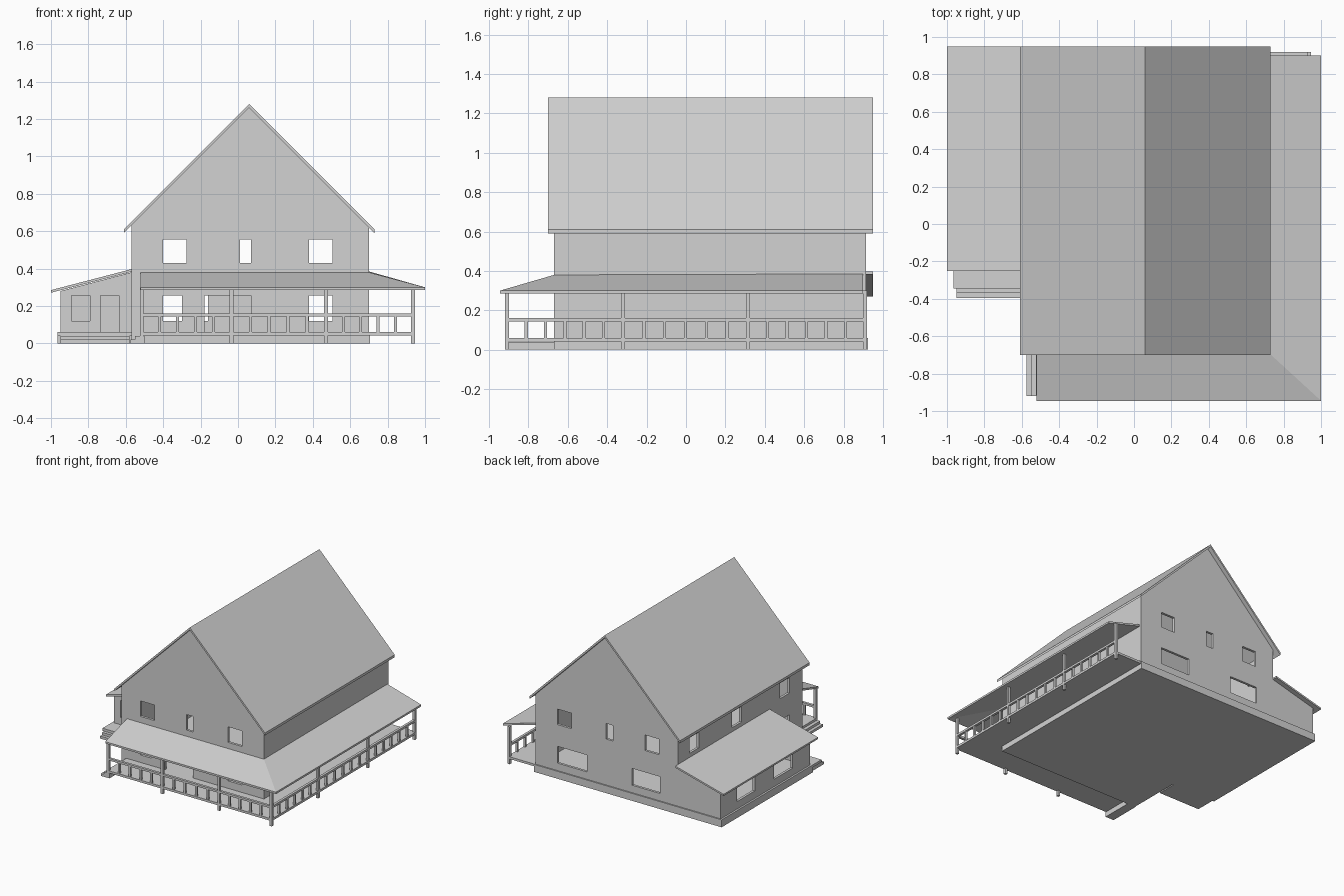
import bpy, bmesh
from mathutils import Vector

if "Cube" in bpy.data.objects:
    bpy.data.objects.remove(bpy.data.objects["Cube"], do_unlink=True)

GREY = bpy.data.materials.new("plain_grey")
GREY.use_nodes = True
GREY.diffuse_color = (0.65, 0.65, 0.65, 1)
GREY.node_tree.nodes["Principled BSDF"].inputs["Base Color"].default_value = (0.65, 0.65, 0.65, 1)


def finish(name, bm):
    bmesh.ops.recalc_face_normals(bm, faces=bm.faces)
    mesh = bpy.data.meshes.new(name)
    bm.to_mesh(mesh)
    bm.free()
    mesh.materials.append(GREY)
    obj = bpy.data.objects.new(name, mesh)
    bpy.context.collection.objects.link(obj)
    return obj


def boxes(name, spans):
    """One object from boxes, each given as (x range, y range, z range)."""
    bm = bmesh.new()
    for span in spans:
        lo, hi = (Vector(c) for c in zip(*span))
        new = bmesh.ops.create_cube(bm, size=1)["verts"]
        bmesh.ops.scale(bm, vec=hi - lo, verts=new)
        bmesh.ops.translate(bm, vec=(lo + hi) / 2, verts=new)
    return finish(name, bm)


def prism(name, profile, y0, y1):
    """Extrude an x-z profile along y."""
    bm = bmesh.new()
    face = bm.faces.new([bm.verts.new((x, y0, z)) for x, z in profile])
    out = bmesh.ops.extrude_face_region(bm, geom=[face])["geom"]
    moved = [v for v in out if isinstance(v, bmesh.types.BMVert)]
    bmesh.ops.translate(bm, vec=(0, y1 - y0, 0), verts=moved)
    return finish(name, bm)


def cut(obj, cutter):
    cutter.hide_render = True
    mod = obj.modifiers.new("cut", "BOOLEAN")
    mod.operation = "DIFFERENCE"
    mod.solver = "EXACT"
    mod.object = cutter
    bpy.context.view_layer.objects.active = obj
    bpy.ops.object.modifier_apply(modifier=mod.name)
    bpy.data.objects.remove(cutter, do_unlink=True)


# House dimensions
LEFT, RIGHT, FRONT, BACK = -0.57, 0.70, -0.67, 0.915
MID, WALL, T = 0.06, 1.26, 0.02
LOW, HIGH = (0.12, 0.255), (0.43, 0.555)


def gable(x0, x1, top, base):
    return [(x0, base), (x1, base), (x1, top - (x1 - MID)),
            (MID, top), (x0, top - (MID - x0))]


# Main house shell with open windows
house = prism("house_walls", gable(LEFT, RIGHT, WALL, 0.05), FRONT, BACK)
cut(house, prism("house_hollow", gable(LEFT + T, RIGHT - T, WALL - 0.03, 0.02),
                 FRONT + T, BACK - T))
front_y, back_y = (FRONT - 0.05, FRONT + 0.05), (BACK - 0.05, BACK + 0.05)
left_x = (LEFT - 0.05, LEFT + 0.05)
openings = [((-0.40, -0.30), front_y, LOW), ((0.38, 0.505), front_y, LOW),
            ((-0.18, 0.07), front_y, (0.06, 0.255)),
            ((-0.41, -0.16), back_y, LOW), ((0.24, 0.505), back_y, LOW)]
for y in (front_y, back_y):
    openings += [((-0.40, -0.275), y, HIGH), ((0.01, 0.07), y, HIGH),
                 ((0.38, 0.505), y, HIGH)]
for y in (0.65, 0.11, -0.50):
    openings.append((left_x, (y, y + 0.12), HIGH))
openings.append((left_x, (-0.50, -0.38), LOW))
cut(house, boxes("house_openings", openings))

# Main roof
prism("main_roof", [(-0.61, 0.61), (MID, 1.28), (0.73, 0.61), (0.73, 0.59),
                    (MID, 1.26), (-0.61, 0.59)], -0.70, 0.95)

# Side room shell, door and windows
SX, SY = -0.95, -0.22
room = prism("side_room_walls", [(SX, 0.05), (LEFT, 0.05), (LEFT, 0.38), (SX, 0.28)], SY, BACK)
cut(room, prism("room_hollow", [(SX + T, 0.02), (LEFT + T, 0.02), (LEFT + T, 0.37),
                                (SX + T, 0.27)], SY + T, BACK - T))
room_front, room_side = (SY - 0.05, SY + 0.05), (SX - 0.05, SX + 0.05)
cut(room, boxes("room_openings", [
    ((-0.89, -0.79), room_front, LOW), ((-0.735, -0.635), room_front, (0.06, 0.255)),
    (room_side, (0.48, 0.71), LOW), (room_side, (0.0, 0.24), LOW)]))
prism("side_room_roof", [(-1, 0.285), (LEFT, 0.397), (LEFT, 0.383), (-1, 0.271)], -0.25, 0.95)

# Foundations
boxes("foundation", [((LEFT, 0.705), (FRONT, 0.925), (0, 0.06)),
                     ((-0.965, LEFT), (-0.235, 0.925), (0, 0.06))])

# Wraparound porch deck
DECK = (0.042, 0.06)
boxes("porch_deck", [((-0.525, 0.945), (-0.92, FRONT), DECK),
                     ((0.70, 0.945), (FRONT, 0.92), DECK)])

# Steps
boxes("side_room_steps", [((-0.965, LEFT), (-0.345, -0.235), (0.04, 0.06)),
                          ((-0.95, -0.58), (-0.37, -0.235), (0.02, 0.04)),
                          ((-0.95, -0.58), (-0.395, -0.235), (0, 0.02))])
boxes("porch_steps", [((-0.55, -0.50), (-0.92, FRONT), (0.02, 0.04)),
                      ((-0.575, -0.50), (-0.92, FRONT), (0, 0.02))])

# Porch roof with a hip at the corner
bm = bmesh.new()
inner = [bm.verts.new(c) for c in [(-0.52, FRONT, 0.38), (RIGHT, FRONT, 0.38), (RIGHT, 0.90, 0.385)]]
outer = [bm.verts.new(c) for c in [(-0.52, -0.945, 0.30), (1, -0.945, 0.30), (1, 0.90, 0.30)]]
for i in range(2):
    bm.faces.new([outer[i], outer[i + 1], inner[i + 1], inner[i]])
low = bmesh.ops.extrude_face_region(bm, geom=list(bm.faces), use_keep_orig=True)["geom"]
bmesh.ops.translate(bm, vec=(0, 0, -0.015), verts=[v for v in low if isinstance(v, bmesh.types.BMVert)])
finish("porch_roof", bm)

# Porch posts, rails and balusters
PX, PY, W, B = 0.935, -0.91, 0.01, 0.008
xs, ys = [-0.515, -0.035, 0.47, PX], [PY, -0.32, 0.315, 0.91]
places = [(x, PY) for x in xs] + [(PX, y) for y in ys[1:]]
boxes("porch_posts", [((x - W, x + W), (y - W, y + W), (0, 0.30)) for x, y in places])
RAIL = (0.143, 0.16)
boxes("porch_rails", [((xs[0], PX), (PY - W, PY + W), RAIL),
                      ((PX - W, PX + W), (PY, ys[-1]), RAIL)])


def between(stops, count):
    return [a + (b - a) * i / count for a, b in zip(stops, stops[1:]) for i in range(1, count)]


places = [(x, PY) for x in between(xs, 5)] + [(PX, y) for y in between(ys, 6)]
boxes("porch_balusters", [((x - B, x + B), (y - B, y + B), (0.06, 0.145)) for x, y in places])
